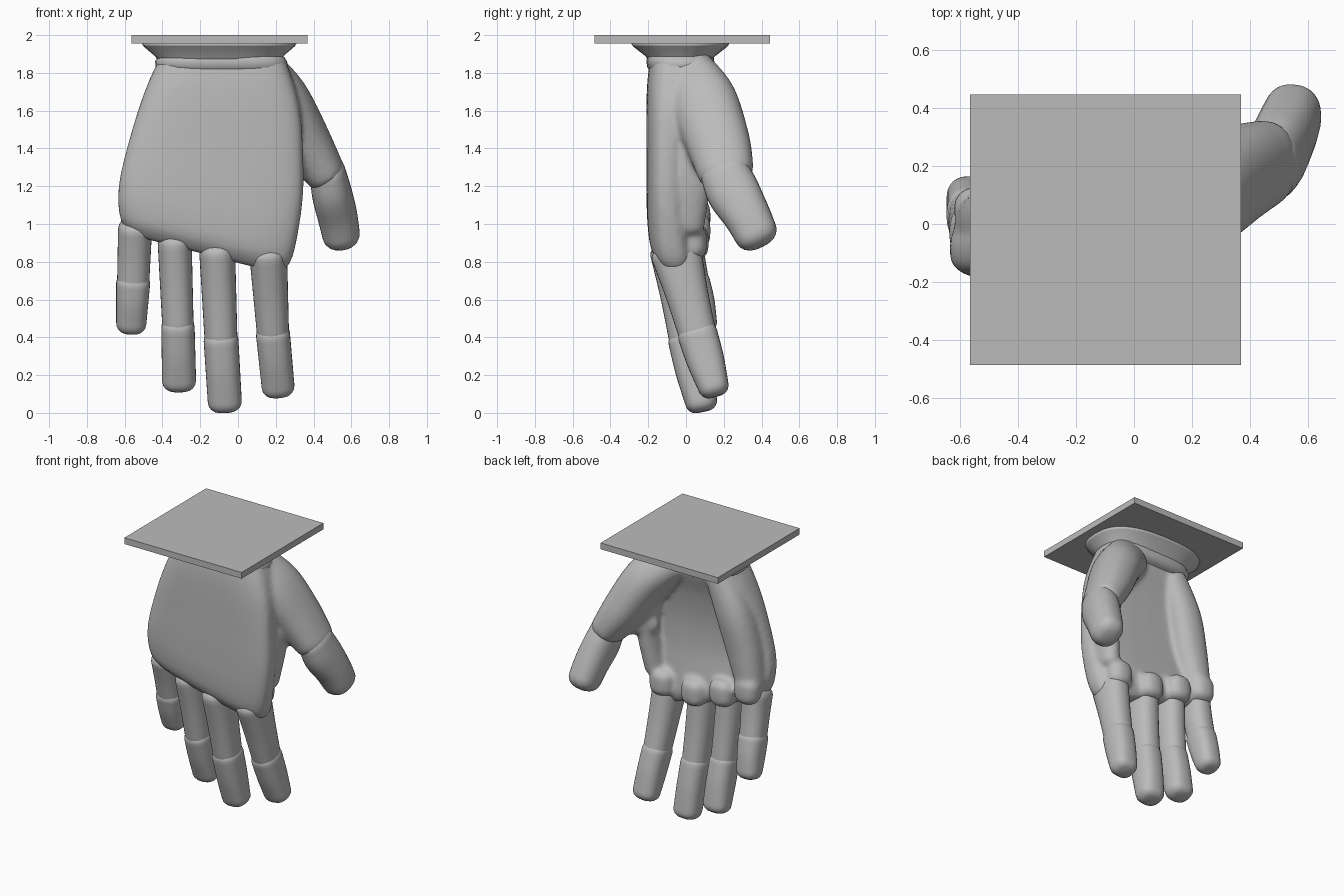
import bpy, bmesh, math
from mathutils import Vector

cube = bpy.data.objects.get("Cube")
if cube:
    bpy.data.objects.remove(cube, do_unlink=True)

grey = bpy.data.materials.new("plain grey")
grey.use_nodes = True
COLOUR = (0.5, 0.5, 0.5, 1)
grey.diffuse_color = COLOUR
grey.node_tree.nodes["Principled BSDF"].inputs["Base Color"].default_value = COLOUR
SIDES = 32


def finish(name, bm, smooth=True):
    bmesh.ops.recalc_face_normals(bm, faces=bm.faces)
    mesh = bpy.data.meshes.new(name)
    bm.to_mesh(mesh)
    bm.free()
    mesh.materials.append(grey)
    for p in mesh.polygons:
        p.use_smooth = smooth
    obj = bpy.data.objects.new(name, mesh)
    bpy.context.collection.objects.link(obj)
    return obj


def skin(bm, rings):
    loops = [[bm.verts.new(p) for p in ring] for ring in rings]
    for a, b in zip(loops, loops[1:]):
        for i in range(len(a)):
            j = (i + 1) % len(a)
            bm.faces.new((a[i], a[j], b[j], b[i]))
    bm.faces.new(loops[0])
    bm.faces.new(loops[-1])


def oval(power):
    # Unit superellipse outline
    for i in range(SIDES):
        t = 2 * math.pi * i / SIDES
        c, s = math.cos(t), math.sin(t)
        yield (math.copysign(abs(c) ** (2 / power), c),
               math.copysign(abs(s) ** (2 / power), s))


def spline(points, steps=5):
    # Smooth path through rows of numbers
    rows = [points[0], *points, points[-1]]
    out = []
    for p, q, r, s in zip(rows, rows[1:], rows[2:], rows[3:]):
        for k in range(steps):
            t = k / steps
            out.append([b + 0.5 * t * (c - a + t * (2*a - 5*b + 4*c - d + t * (3*(b - c) + d - a)))
                        for a, b, c, d in zip(p, q, r, s)])
    return out + [list(points[-1])]


def tube(bm, points, cap=0.05, power=2.3, side=(1, 0, 0)):
    # Rounded limb: rows of x, y, z, half width, half depth
    path = spline(points)
    spots = [Vector(p[:3]) for p in path]
    rings = []

    def ring(centre, axis, a, b):
        u = Vector(side)
        u = (u - axis * u.dot(axis)).normalized()
        v = axis.cross(u)
        rings.append([centre + u * (a * x) + v * (b * y) for x, y in oval(power)])

    last = len(path) - 1
    for i, (spot, row) in enumerate(zip(spots, path)):
        axis = (spots[min(i + 1, last)] - spots[max(i - 1, 0)]).normalized()
        angles = [0]
        if i == 0:
            angles = [-80, -60, -40, -20, 0]
        elif i == last:
            angles = [0, 20, 40, 60, 80]
        for deg in angles:
            t = math.radians(deg)
            # Corner rounding keeps the blunt tip wide
            k = 1 - cap * (1 - math.cos(t)) / min(row[3:])
            ring(spot + axis * cap * math.sin(t), axis, row[3] * k, row[4] * k)
    skin(bm, rings)


def limb(name, points, **kw):
    bm = bmesh.new()
    tube(bm, points, **kw)
    return finish(name, bm)


def slab(bm, rows, power):
    # Level oval sections: z, centre x, half x, centre y, half y, slope
    skin(bm, [[(cx + a * x, cy + b * y, z - slope * a * x) for x, y in oval(power)]
              for z, cx, a, cy, b, slope in rows])


# Mounting plate
bm = bmesh.new()
x0, x1, y0, y1 = -0.565, 0.368, -0.485, 0.445
skin(bm, [[(x0, y0, z), (x1, y0, z), (x1, y1, z), (x0, y1, z)] for z in (1.955, 2)])
finish("mounting_plate", bm, smooth=False)

# Flared wrist collar
bm = bmesh.new()
slab(bm, [(1.956, -0.1, 0.41, -0.03, 0.26, 0), (1.94, -0.1, 0.4, -0.03, 0.25, 0),
          (1.885, -0.1, 0.335, -0.03, 0.18, 0), (1.84, -0.1, 0.32, -0.03, 0.17, 0)], 2.6)
finish("wrist_collar", bm)
bm = bmesh.new()
slab(bm, [(1.895, -0.09, 0.31, -0.03, 0.16, 0), (1.885, -0.09, 0.335, -0.03, 0.175, 0),
          (1.86, -0.09, 0.35, -0.03, 0.18, 0), (1.83, -0.085, 0.35, -0.03, 0.175, 0),
          (1.8, -0.08, 0.32, -0.03, 0.15, 0)], 2.8)
finish("wrist_band", bm)

# Palm body, thumb mound, heel and finger pads blended together
bm = bmesh.new()
slab(bm, spline([(1.87, -0.085, 0.335, -0.04, 0.15, 0), (1.75, -0.09, 0.385, -0.06, 0.145, 0),
                 (1.6, -0.1, 0.43, -0.085, 0.125, 0), (1.4, -0.12, 0.465, -0.1, 0.11, 0.03),
                 (1.2, -0.14, 0.485, -0.1, 0.11, 0.1), (1.03, -0.16, 0.475, -0.085, 0.12, 0.2),
                 (0.91, -0.17, 0.45, -0.065, 0.12, 0.24), (0.84, -0.175, 0.4, -0.05, 0.08, 0.26)]), 3.2)
# Thumb mound
tube(bm, [(0.1, 0.03, 1.8, 0.15, 0.13), (0.23, 0.09, 1.65, 0.15, 0.18),
          (0.36, 0.17, 1.43, 0.135, 0.17), (0.455, 0.21, 1.28, 0.11, 0.15)], cap=0.07)
# Web between thumb and palm
tube(bm, [(0.24, 0.04, 1.55, 0.08, 0.12), (0.27, 0.03, 1.3, 0.07, 0.11),
          (0.23, -0.02, 1.0, 0.07, 0.12)], cap=0.05)
tube(bm, [(0.22, 0.06, 1.32, 0.07, 0.05), (0.4, 0.17, 1.3, 0.07, 0.06)],
     cap=0.04, side=(0, 0, 1))
# Heel of the palm along the little finger side
tube(bm, [(-0.3, 0.02, 1.78, 0.1, 0.11), (-0.4, 0.02, 1.55, 0.12, 0.12),
          (-0.47, 0.0, 1.3, 0.12, 0.12), (-0.52, -0.01, 1.08, 0.1, 0.12)], cap=0.07)
# Pads at the finger roots
for x, z, y in ((0.16, 0.9, 0.03), (-0.1, 0.9, 0.04), (-0.33, 0.96, 0.05), (-0.53, 1.03, 0.05)):
    tube(bm, [(x, y, z + 0.04, 0.09, 0.08), (x, y, z - 0.03, 0.09, 0.08)], cap=0.06)
palm = finish("palm", bm)
remesh = palm.modifiers.new("blend", 'REMESH')
remesh.mode = 'VOXEL'
remesh.voxel_size = 0.015
remesh.use_smooth_shade = True
soften = palm.modifiers.new("soften", 'SMOOTH')
soften.factor = 0.5
soften.iterations = 8

# Thumb tip
limb("thumb_tip", [(0.475, 0.205, 1.27, 0.095, 0.13), (0.495, 0.25, 1.17, 0.105, 0.14),
                   (0.525, 0.32, 1.05, 0.105, 0.125), (0.545, 0.37, 0.95, 0.1, 0.115)], cap=0.075)

# Fingers: root, middle joint and tip, each x, y, z, half width, half depth
fingers = {
    "index": ((0.16, -0.05, 0.84, 0.1, 0.135), (0.185, 0.06, 0.42, 0.085, 0.1),
              (0.212, 0.145, 0.14, 0.087, 0.082)),
    "middle": ((-0.11, -0.06, 0.85, 0.095, 0.13), (-0.09, 0.01, 0.39, 0.087, 0.1),
               (-0.07, 0.08, 0.06, 0.09, 0.085)),
    "ring": ((-0.335, -0.05, 0.9, 0.09, 0.125), (-0.318, 0.015, 0.46, 0.083, 0.098),
             (-0.312, 0.09, 0.17, 0.09, 0.083)),
    "little": ((-0.545, -0.03, 0.97, 0.09, 0.115), (-0.555, 0.03, 0.69, 0.085, 0.092),
               (-0.565, 0.085, 0.475, 0.08, 0.08)),
}
for name, (root, joint, tip) in fingers.items():
    mid = [(a + b) / 2 for a, b in zip(root, joint)]
    mid[4] *= 0.96
    limb(name + "_finger_base", [root, mid, joint], cap=0.06)
    start = [a + (b - a) * 0.02 for a, b in zip(joint, tip)]
    start[3] += 0.005
    start[4] += 0.006
    half = [(a + b) / 2 for a, b in zip(start, tip)]
    half[4] += 0.006
    limb(name + "_finger_tip", [start, half, tip], cap=0.055, power=2.5)
